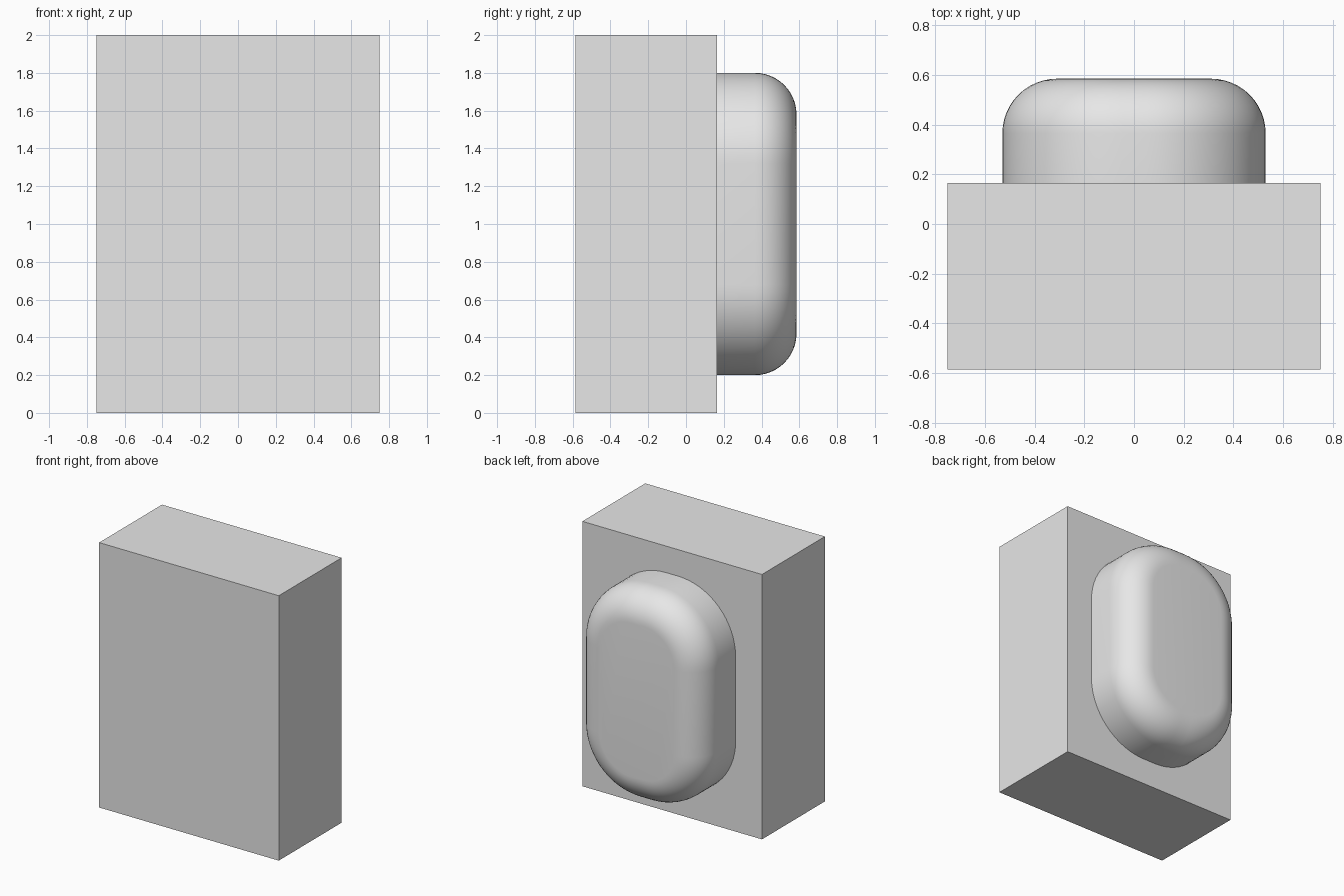
import bpy, bmesh, math

if "Cube" in bpy.data.objects:
    bpy.data.objects.remove(bpy.data.objects["Cube"], do_unlink=True)

# Plain grey finish
GREY = (0.8, 0.8, 0.8, 1.0)
grey = bpy.data.materials.new("light_grey")
grey.use_nodes = True
grey.diffuse_color = GREY
grey.node_tree.nodes["Principled BSDF"].inputs["Base Color"].default_value = GREY

FRONT, JOINT, BACK = -0.585, 0.165, 0.585


def finish(name, bm):
    bmesh.ops.recalc_face_normals(bm, faces=bm.faces)
    mesh = bpy.data.meshes.new(name)
    bm.to_mesh(mesh)
    bm.free()
    mesh.materials.append(grey)
    obj = bpy.data.objects.new(name, mesh)
    bpy.context.collection.objects.link(obj)
    return obj


def rounded_outline(half_w, half_h, radius, steps=16):
    """Rounded rectangle in x and z, going round its four corners."""
    points = []
    for corner, (sx, sz) in enumerate([(1, 1), (-1, 1), (-1, -1), (1, -1)]):
        for i in range(steps + 1):
            a = (corner + i / steps) * math.pi / 2
            points.append((sx * (half_w - radius) + radius * math.cos(a),
                           sz * (half_h - radius) + radius * math.sin(a)))
    return points


# Main block
bm = bmesh.new()
bmesh.ops.create_cube(bm, size=1)
bmesh.ops.scale(bm, vec=(1.5, JOINT - FRONT, 2), verts=bm.verts)
bmesh.ops.translate(bm, vec=(0, (FRONT + JOINT) / 2, 1), verts=bm.verts)
finish("main_block", bm)

# Rounded pad on the back: a straight wall, then a filleted rim and flat face
HALF_W, HALF_H, CORNER, FILLET, STEPS = 0.53, 0.8, 0.48, 0.22, 12
levels = [(JOINT, 0)]
for i in range(STEPS + 1):
    a = i / STEPS * math.pi / 2
    levels.append((BACK - FILLET * (1 - math.sin(a)), FILLET * (1 - math.cos(a))))

bm = bmesh.new()
rings = []
for y, inset in levels:
    outline = rounded_outline(HALF_W - inset, HALF_H - inset, CORNER - inset)
    rings.append([bm.verts.new((x, y, z + 1)) for x, z in outline])
for low, high in zip(rings, rings[1:]):
    for k in range(len(low)):
        n = (k + 1) % len(low)
        bm.faces.new((low[k], low[n], high[n], high[k]))
bm.faces.new(rings[0])
bm.faces.new(rings[-1])
pad = finish("back_pad", bm)

bpy.context.view_layer.objects.active = pad
pad.select_set(True)
bpy.ops.object.shade_smooth_by_angle(angle=math.radians(30))
